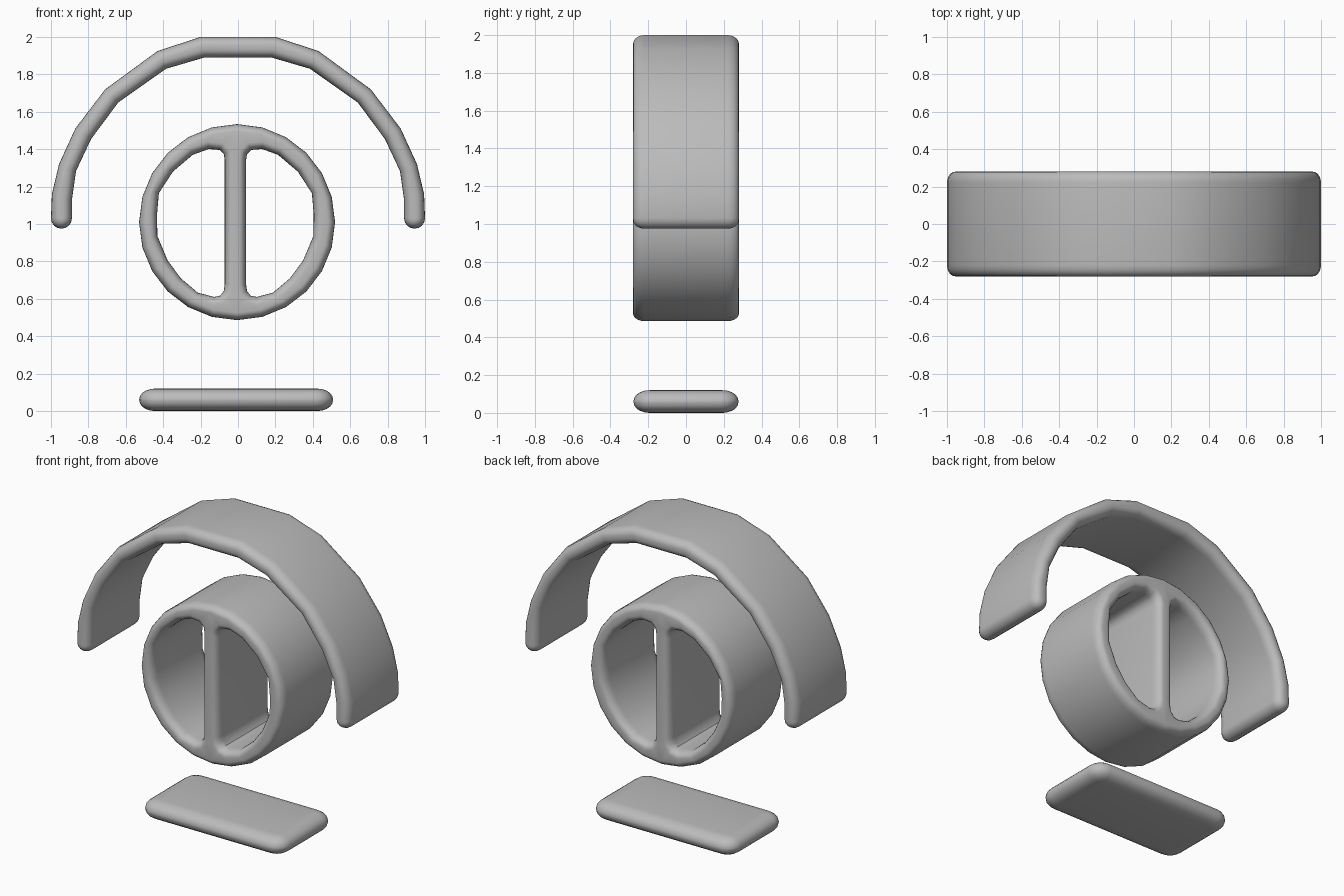
import bpy, bmesh
from math import sin, cos, pi, radians
from mathutils import Vector

if "Cube" in bpy.data.objects:
    bpy.data.objects.remove(bpy.data.objects["Cube"])

grey = bpy.data.materials.new("plain grey")
grey.use_nodes = True
grey.diffuse_color = (0.5, 0.5, 0.5, 1)
grey.node_tree.nodes["Principled BSDF"].inputs["Base Color"].default_value = (0.5, 0.5, 0.5, 1)

STEPS = 5


def inset(points, amount):
    """Move a closed outline towards its left-hand side."""
    result = []
    for i, p in enumerate(points):
        before = (p - points[i - 1]).normalized()
        after = (points[(i + 1) % len(points)] - p).normalized()
        along = (before + after).normalized()
        normal = Vector((-along.y, along.x))
        result.append(p + normal * amount / max(along.dot(after), 0.5))
    return result


def rounded_slab(name, outlines, half, edge_in, edge_deep, flat=False, lift=0.0):
    """Extrude outlines (material on their left) with rounded rims."""
    bm = bmesh.new()
    arc = [pi / 2 * k / STEPS for k in range(STEPS + 1)]
    rim = [(edge_in * (1 - cos(a)), half - edge_deep * (1 - sin(a))) for a in arc]
    levels = [(i, -d) for i, d in reversed(rim)] + rim
    caps = [[], []]
    for outline in outlines:
        points = [Vector(p) for p in outline]
        n = len(points)
        rings = []
        for amount, depth in levels:
            rings.append([bm.verts.new((p.x, p.y, depth + lift) if flat else (p.x, depth, p.y))
                          for p in inset(points, amount)])
        for low, high in zip(rings, rings[1:]):
            for i in range(n):
                j = (i + 1) % n
                bm.faces.new((low[i], low[j], high[j], high[i]))
        for cap, ring in zip(caps, (rings[0], rings[-1])):
            cap += [bm.edges.get((ring[i - 1], ring[i])) for i in range(n)]
    for cap in caps:
        bmesh.ops.triangle_fill(bm, edges=cap, use_beauty=True)
    bmesh.ops.recalc_face_normals(bm, faces=bm.faces)
    mesh = bpy.data.meshes.new(name)
    bm.to_mesh(mesh)
    bm.free()
    mesh.materials.append(grey)
    obj = bpy.data.objects.new(name, mesh)
    bpy.context.collection.objects.link(obj)
    bpy.ops.object.select_all(action='DESELECT')
    obj.select_set(True)
    bpy.context.view_layer.objects.active = obj
    bpy.ops.object.shade_smooth_by_angle(angle=radians(40))
    return obj


def arc_points(cx, cz, r, start, end, count):
    angles = [radians(start + (end - start) * k / (count - 1)) for k in range(count)]
    return [(cx + r * cos(a), cz + r * sin(a)) for a in angles]


def mirrored(points, centre=0.0):
    return [(2 * centre - x, z) for x, z in reversed(points)]


# Arch: one half from the inner crown round the foot to the outer crown
inner = [(0.18, 1.89), (0.385, 1.83), (0.64, 1.65), (0.785, 1.455), (0.866, 1.283), (0.888, 1.13)]
foot = arc_points(0.944, 1.031, 0.056, 180, 360, 9)
outer = [(0.995, 1.16), (0.957, 1.32), (0.87, 1.51), (0.71, 1.72), (0.43, 1.925), (0.2, 2.0)]
half_arch = inner + foot + outer
rounded_slab("arch", [half_arch + mirrored(half_arch)], 0.28, 0.045, 0.06)

# Ring with a dividing wall: round outside and two mirrored openings
rim = arc_points(-0.005, 1.01, 0.524, 0, 345, 24)
opening = [(0.043, 1.34), (0.048, 1.374), (0.07, 1.396), (0.128, 1.401), (0.214, 1.37),
           (0.32, 1.28), (0.395, 1.165), (0.405, 1.05), (0.403, 0.936), (0.348, 0.805),
           (0.278, 0.71), (0.187, 0.633), (0.1, 0.61), (0.067, 0.617), (0.048, 0.642), (0.043, 0.68)]
rounded_slab("divided_ring", [rim, opening, mirrored(opening, -0.014)], 0.28, 0.038, 0.06)

# Base plate: rounded rectangle lying flat
corners = [(0.41, 0.18, 0), (-0.43, 0.18, 90), (-0.43, -0.18, 180), (0.41, -0.18, 270)]
plate = [p for x, y, a in corners for p in arc_points(x, y, 0.098, a, a + 90, 6)]
rounded_slab("base_plate", [plate], 0.06, 0.085, 0.057, flat=True, lift=0.06)
